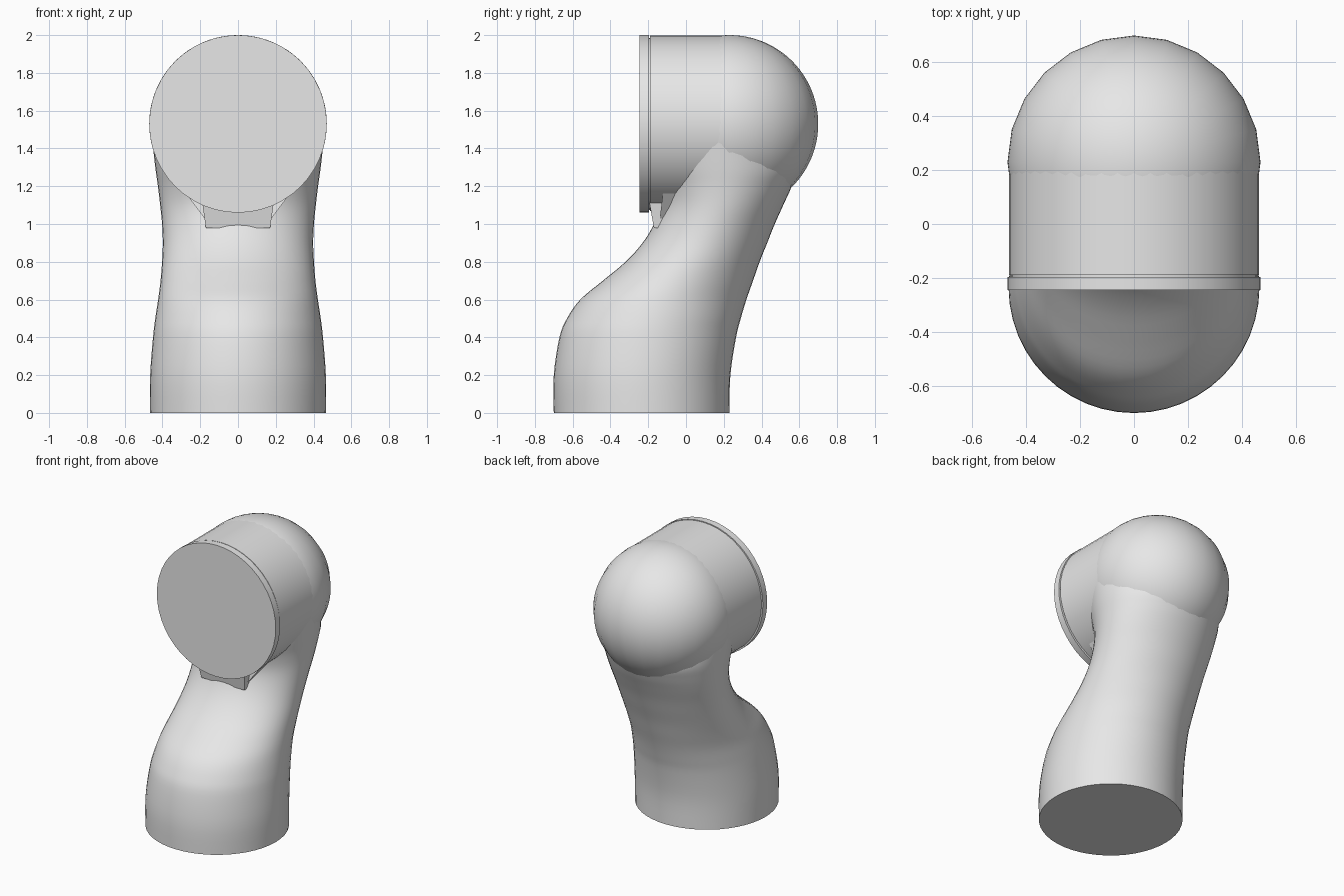
import bpy, bmesh
from math import cos, sin, pi
from mathutils import Vector, Matrix

cube = bpy.data.objects.get("Cube")
if cube:
    bpy.data.objects.remove(cube, do_unlink=True)

GREY = (0.8, 0.8, 0.8, 1.0)
grey = bpy.data.materials.new("light grey")
grey.use_nodes = True
grey.diffuse_color = GREY
grey.node_tree.nodes["Principled BSDF"].inputs["Base Color"].default_value = GREY


def finish(name, bm, smooth=True):
    """Turn a bmesh into a named, coloured object."""
    bmesh.ops.recalc_face_normals(bm, faces=bm.faces)
    mesh = bpy.data.meshes.new(name)
    bm.to_mesh(mesh)
    bm.free()
    mesh.materials.append(grey)
    obj = bpy.data.objects.new(name, mesh)
    bpy.context.collection.objects.link(obj)
    if smooth:
        bpy.ops.object.select_all(action="DESELECT")
        obj.select_set(True)
        bpy.context.view_layer.objects.active = obj
        bpy.ops.object.shade_smooth_by_angle(angle=pi / 5)
    return obj


def spline(points, steps):
    """Catmull-Rom curve through the given points."""
    padded = [points[0]] + points + [points[-1]]
    curve = []
    for a, b, c, d in zip(padded, padded[1:], padded[2:], padded[3:]):
        for i in range(steps):
            t = i / steps
            curve.append(0.5 * (2 * b + (c - a) * t + (2 * a - 5 * b + 4 * c - d) * t**2
                                + (3 * b - a - 3 * c + d) * t**3))
    return curve + [points[-1]]


def horizontal_cylinder(name, radius, front, back, height):
    bm = bmesh.new()
    turn = Matrix.Translation((0, (front + back) / 2, height)) @ Matrix.Rotation(pi / 2, 4, "X")
    bmesh.ops.create_cone(bm, cap_ends=True, segments=48, radius1=radius, radius2=radius,
                          depth=back - front, matrix=turn)
    return finish(name, bm)


def tapered_web(name, low, high, back):
    """Wedge whose front runs from a low to a high edge (half width, y, z)."""
    bm = bmesh.new()
    loops = []
    for x, y, z in (low, high):
        corners = ((-x, y), (x, y), (x, back), (-x, back))
        loops.append([bm.verts.new((cx, cy, z)) for cx, cy in corners])
    bm.faces.new(loops[0])
    bm.faces.new(loops[1])
    for i in range(4):
        j = (i + 1) % 4
        bm.faces.new((loops[0][i], loops[0][j], loops[1][j], loops[1][i]))
    return finish(name, bm, smooth=False)


# Arm body: elliptical sections as (height, front y, back y, half width)
sections = [Vector(s) for s in (
    (0, -.70, .23, .465), (.2, -.70, .235, .465), (.4, -.67, .265, .45),
    (.5, -.63, .29, .438), (.6, -.56, .32, .423), (.7, -.44, .355, .41),
    (.8, -.32, .39, .402), (.9, -.23, .43, .398), (1, -.17, .47, .402),
    (1.1, -.14, .515, .412), (1.2, -.15, .56, .424), (1.3, -.18, .59, .438),
    (1.45, -.19, .56, .455))]
SIDES = 48
bm = bmesh.new()
rings = []
for z, front, back, width in spline(sections, 4):
    mid, depth = (front + back) / 2, (back - front) / 2
    angles = [2 * pi * i / SIDES for i in range(SIDES)]
    rings.append([bm.verts.new((width * cos(a), mid + depth * sin(a), z)) for a in angles])
for low, high in zip(rings, rings[1:]):
    for i in range(SIDES):
        j = (i + 1) % SIDES
        bm.faces.new((low[i], low[j], high[j], high[i]))
bm.faces.new(rings[0])
bm.faces.new(rings[-1])
finish("arm_body", bm)

# Rounded back of the joint
bm = bmesh.new()
bmesh.ops.create_uvsphere(bm, u_segments=24, v_segments=48, radius=.47,
                          matrix=Matrix.Translation((0, .23, 1.53)))
finish("joint_dome", bm)

# Joint barrel, thin groove and front cover disc
horizontal_cylinder("joint_barrel", .464, -.19, .23, 1.534)
horizontal_cylinder("cover_groove", .455, -.2, -.18, 1.53)
horizontal_cylinder("cover_disc", .47, -.245, -.197, 1.53)

# Webs under the barrel
tapered_web("front_web", (.17, -.17, .98), (.19, -.195, 1.12), 0)
tapered_web("wide_web", (.17, -.14, 1.02), (.29, -.12, 1.18), .05)
